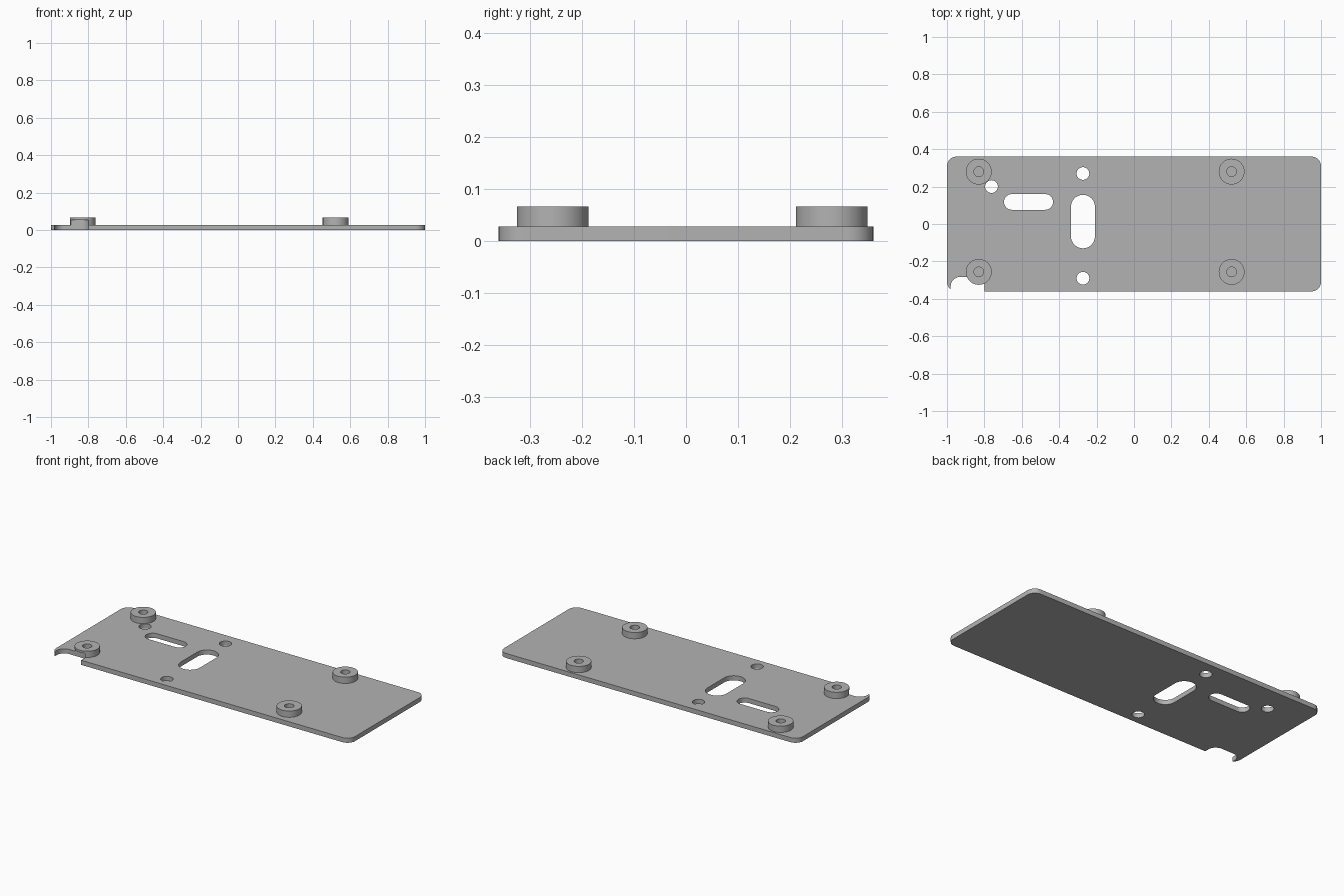
import bpy, bmesh, math

if "Cube" in bpy.data.objects:
    bpy.data.objects.remove(bpy.data.objects["Cube"])

gray = bpy.data.materials.new("gray metal")
gray.diffuse_color = (0.45, 0.45, 0.45, 1)
gray.use_nodes = True
gray.node_tree.nodes["Principled BSDF"].inputs["Base Color"].default_value = gray.diffuse_color

T = 0.028        # plate thickness
BOSS_TOP = 0.066


def outline(cx, cy, w, h, r, n=12):
    """Rounded rectangle; becomes a slot or circle when r is half a side."""
    pts = []
    for k, (sx, sy) in enumerate([(1, 1), (-1, 1), (-1, -1), (1, -1)]):
        for i in range(n + 1):
            a = math.pi / 2 * (k + i / n)
            pts.append((cx + sx * (w / 2 - r) + r * math.cos(a),
                        cy + sy * (h / 2 - r) + r * math.sin(a)))
    return pts


def prism(name, pts, z0, z1):
    bm = bmesh.new()
    face = bm.faces.new([bm.verts.new((x, y, z0)) for x, y in pts])
    ext = bmesh.ops.extrude_face_region(bm, geom=[face])
    top = [v for v in ext["geom"] if isinstance(v, bmesh.types.BMVert)]
    bmesh.ops.translate(bm, verts=top, vec=(0, 0, z1 - z0))
    bmesh.ops.remove_doubles(bm, verts=bm.verts, dist=1e-5)
    bmesh.ops.recalc_face_normals(bm, faces=bm.faces)
    me = bpy.data.meshes.new(name)
    bm.to_mesh(me)
    bm.free()
    me.materials.append(gray)
    ob = bpy.data.objects.new(name, me)
    bpy.context.collection.objects.link(ob)
    return ob


def cut(target, cutter):
    mod = target.modifiers.new("cut", "BOOLEAN")
    mod.operation, mod.solver, mod.object = "DIFFERENCE", "EXACT", cutter
    bpy.context.view_layer.objects.active = target
    bpy.ops.object.modifier_apply(modifier=mod.name)


def smooth(ob):
    bpy.ops.object.select_all(action="DESELECT")
    ob.select_set(True)
    bpy.context.view_layer.objects.active = ob
    bpy.ops.object.shade_smooth_by_angle(angle=math.radians(30))


# base plate
plate = prism("base_plate", outline(0, 0, 2, 0.72, 0.05), 0, T)

# through holes and slots
openings = [
    (-0.273, 0.27, 0.068, 0.068, 0.034),
    (-0.273, -0.29, 0.068, 0.068, 0.034),
    (-0.762, 0.20, 0.068, 0.068, 0.034),
    (-0.564, 0.118, 0.262, 0.084, 0.042),
    (-0.273, 0.013, 0.128, 0.286, 0.064),
]
cutters = []
for o in openings:
    c = prism("opening_cutter", outline(*o), -0.1, 0.1)
    cut(plate, c)
    cutters.append(c)

# corner cable notch, also relieving the underside of the nearby boss
notch = prism("notch_cutter", outline(-0.889, -0.383, 0.182, 0.2, 0.05), -0.1, 0.053)
cut(plate, notch)
cutters.append(notch)
smooth(plate)

# mounting bosses with blind screw holes
for x in (-0.83, 0.522):
    for y in (-0.256, 0.28):
        boss = prism("mounting_boss", outline(x, y, 0.138, 0.138, 0.069), T, BOSS_TOP)
        bore = prism("bore_cutter", outline(x, y, 0.052, 0.052, 0.026), T - 0.02, 0.1)
        cut(boss, bore)
        cutters.append(bore)
        if x < 0 and y < 0:
            cut(boss, notch)
        smooth(boss)

for c in cutters:
    bpy.data.objects.remove(c, do_unlink=True)
